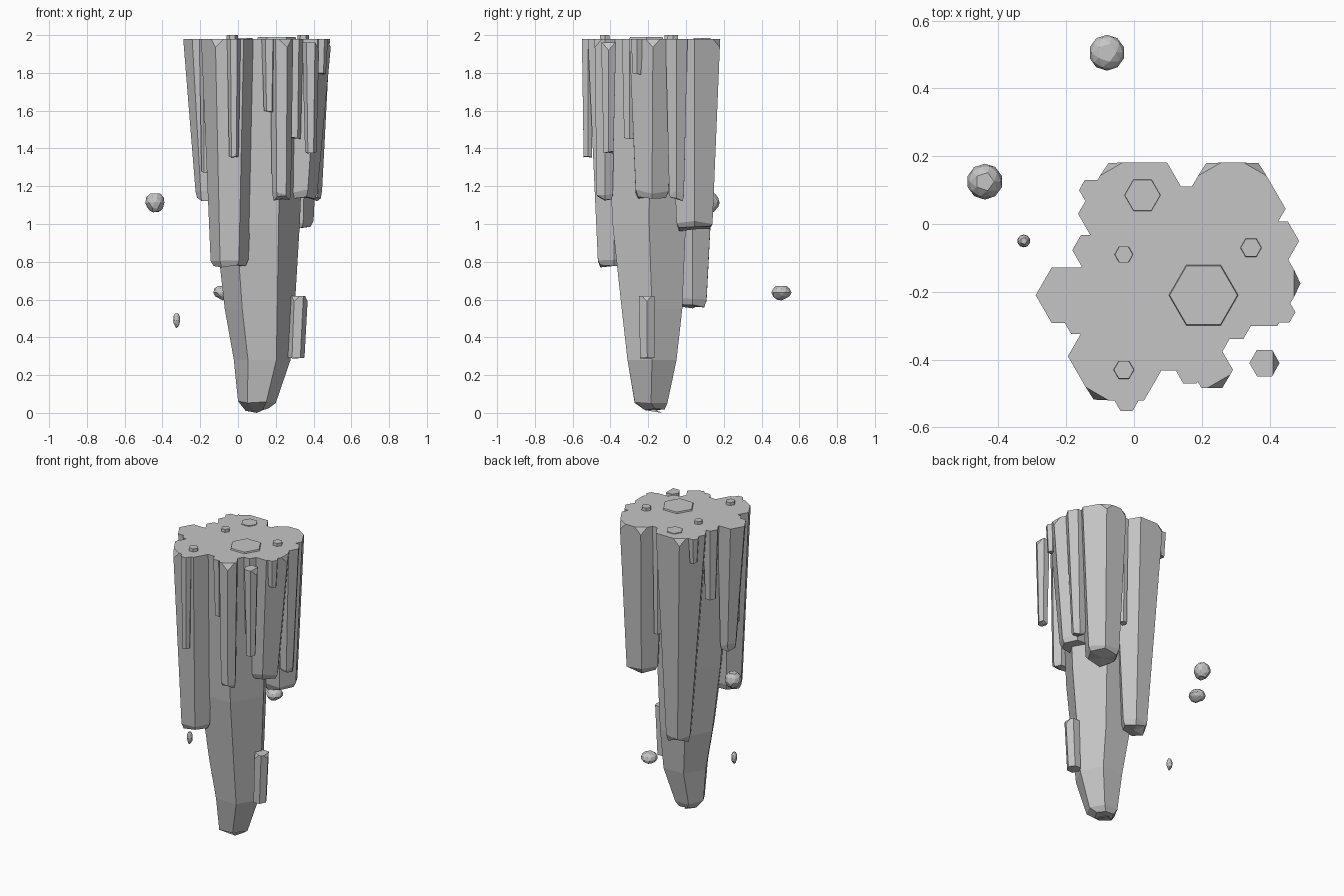
import bpy, bmesh, math, random
from mathutils import Vector

random.seed(7)
cube = bpy.data.objects.get("Cube")
if cube:
    bpy.data.objects.remove(cube)

# Single stone colour
stone = bpy.data.materials.new("grey_stone")
stone.use_nodes = True
GREY = (0.56, 0.56, 0.56, 1)
stone.diffuse_color = GREY
bsdf = next(n for n in stone.node_tree.nodes if n.type == 'BSDF_PRINCIPLED')
bsdf.inputs["Base Color"].default_value = GREY
bsdf.inputs["Roughness"].default_value = 0.9


def finish(bm, name):
    bmesh.ops.recalc_face_normals(bm, faces=bm.faces)
    mesh = bpy.data.meshes.new(name)
    bm.to_mesh(mesh)
    bm.free()
    mesh.materials.append(stone)
    obj = bpy.data.objects.new(name, mesh)
    bpy.context.collection.objects.link(obj)
    return obj


def hex_stack(name, levels, chips=(), chip_size=0.045):
    """Loft hexagons given as (x, y, z, radius, height jitter), top to bottom.
    Top corners listed in chips are cut off."""
    bm = bmesh.new()
    rings = []
    for x, y, z, r, jitter in levels:
        ring = []
        for i in range(6):
            a = math.radians(60 * i)
            dz = random.uniform(0, jitter)
            ring.append(bm.verts.new((x + r * math.cos(a), y + r * math.sin(a), z + dz)))
        rings.append(ring)
    for up, low in zip(rings, rings[1:]):
        for i in range(6):
            j = (i + 1) % 6
            bm.faces.new((up[i], up[j], low[j], low[i]))
    bm.faces.new(rings[0])
    # Broken underside as a fan around an inner point
    x, y, z, r, jitter = levels[-1]
    tip = bm.verts.new((x, y, z + jitter * 0.4))
    for i in range(6):
        bm.faces.new((rings[-1][i], rings[-1][(i + 1) % 6], tip))
    if chips:
        bmesh.ops.recalc_face_normals(bm, faces=bm.faces)
        bmesh.ops.bevel(bm, geom=[rings[0][i] for i in chips], offset=chip_size,
                        segments=1, affect='VERTICES')
    return finish(bm, name)


TOP = 1.98

# Central spire tapering to the lowest tip
spire = hex_stack("central_spire", [
    (0.088, -0.19, TOP, 0.28, 0),
    (0.103, -0.195, 1.0, 0.224, 0),
    (0.115, -0.18, 0.55, 0.185, 0),
    (0.128, -0.18, 0.28, 0.15, 0),
    (0.1, -0.185, 0.05, 0.1, 0.015),
    (0.1, -0.165, 0.01, 0.06, 0.02)])
lowest = min(spire.data.vertices, key=lambda v: v.co.z)
lowest.co = (0.1, -0.125, 0)

# Columns: name, top x, y, radius, bottom x, y, z, radius, chipped corners
columns = [
    ("back_column", 0.01, 0.03, 0.175, 0.03, 0.035, 0.55, 0.085, [2]),
    ("back_left_column", 0.29, 0.045, 0.157, 0.29, 0.045, 0.96, 0.11, [1, 2]),
    ("left_column", 0.35, -0.175, 0.145, 0.32, -0.18, 1.13, 0.1, [0]),
    ("front_column", -0.045, -0.39, 0.15, -0.045, -0.38, 0.77, 0.1, [4]),
    ("right_column", -0.195, -0.21, 0.095, -0.17, -0.21, 1.12, 0.055, []),
    ("front_left_column", 0.23, -0.43, 0.062, 0.23, -0.43, 1.12, 0.05, [5]),
    ("left_slim_column", 0.42, -0.05, 0.067, 0.4, -0.05, 1.12, 0.045, []),
]
for name, x, y, r, bx, by, bz, br, chips in columns:
    hex_stack(name, [(x, y, TOP, r, 0), (bx, by, bz + 0.03, br, 0.03),
                     (bx, by, bz, br * 0.85, 0.03)], chips)

# Thin splinters hanging between the columns: x, y, radius, bottom z
splinters = [
    (0.44, -0.26, 0.036, 1.79), (0.3, -0.3, 0.045, 1.45),
    (0.165, -0.435, 0.04, 1.59), (-0.022, -0.52, 0.036, 1.35),
    (-0.165, -0.29, 0.04, 1.27), (-0.13, -0.077, 0.052, 1.5),
    (-0.127, 0.1, 0.035, 1.81), (0.155, 0.08, 0.035, 1.25),
]
for i, (x, y, r, bz) in enumerate(splinters):
    hex_stack(f"splinter_{i + 1}", [(x, y, TOP, r, 0), (x, y, bz, r * 0.7, 0.01)])

# Detached column and the shard low on the spire
hex_stack("loose_column", [(0.385, -0.41, 1.96, 0.045, 0),
                           (0.385, -0.41, 1.37, 0.03, 0.02)], [0], 0.04)
hex_stack("low_shard", [(0.322, -0.207, 0.62, 0.048, 0),
                        (0.308, -0.205, 0.28, 0.044, 0.02)], [0, 4], 0.03)

# Paving stones on the flat top: x, y, radius, top z
stones = [(0.205, -0.21, 0.105, 1.99), (-0.03, -0.43, 0.031, 2),
          (-0.03, -0.09, 0.028, 2), (0.345, -0.07, 0.032, 2),
          (0.025, 0.085, 0.055, 1.985)]
for i, (x, y, r, z) in enumerate(stones):
    hex_stack(f"top_stone_{i + 1}", [(x, y, z, r * 0.95, 0), (x, y, 1.97, r, 0)])

# Floating rocks: x, y, middle z, radius, half height
rocks = [(-0.08, 0.505, 0.635, 0.053, 0.042), (-0.44, 0.125, 1.11, 0.053, 0.058),
         (-0.325, -0.05, 0.488, 0.019, 0.043)]
for i, (x, y, z, r, h) in enumerate(rocks):
    bm = bmesh.new()
    bmesh.ops.create_icosphere(bm, subdivisions=2, radius=1)
    for v in bm.verts:
        c = v.co
        if c.z < -0.3:
            c.xy = c.xy * random.uniform(0.85, 1.05)
            c.z *= random.uniform(0.75, 1.1)
        c.z = min(c.z, 0.85) + 0.05
        v.co = Vector((x + c.x * r, y + c.y * r, z + c.z * h))
    finish(bm, f"floating_rock_{i + 1}")
